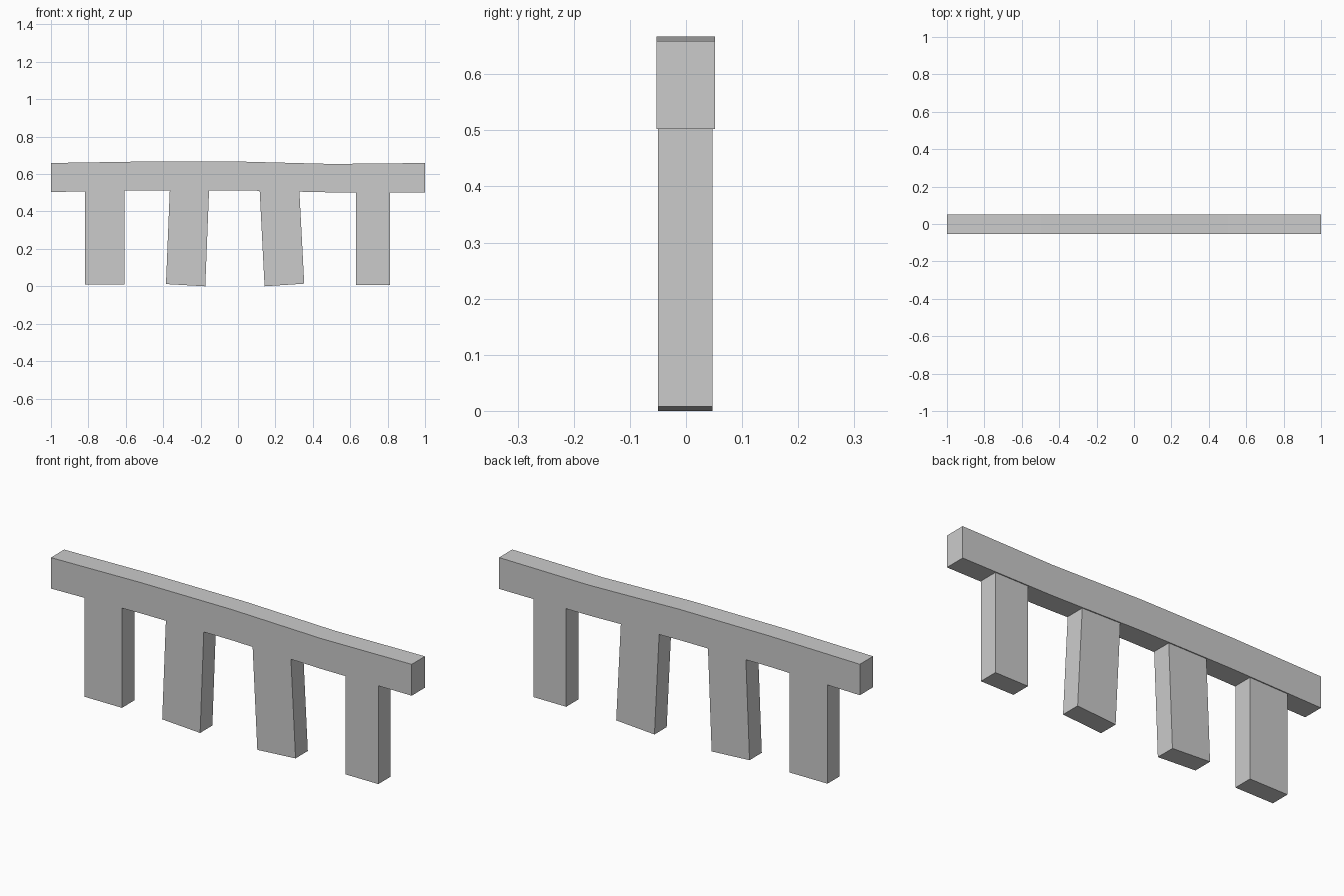
import bpy, bmesh

if "Cube" in bpy.data.objects:
    bpy.data.objects.remove(bpy.data.objects["Cube"])


def extrude_profile(name, points, y0, y1):
    """Solid from a closed x/z outline, extruded from y0 to y1."""
    bm = bmesh.new()
    face = bm.faces.new([bm.verts.new((x, y0, z)) for x, z in points])
    new = bmesh.ops.extrude_face_region(bm, geom=[face])["geom"]
    bmesh.ops.translate(bm, vec=(0, y1 - y0, 0),
                        verts=[v for v in new if isinstance(v, bmesh.types.BMVert)])
    bmesh.ops.recalc_face_normals(bm, faces=bm.faces)
    mesh = bpy.data.meshes.new(name)
    bm.to_mesh(mesh)
    bm.free()
    obj = bpy.data.objects.new(name, mesh)
    bpy.context.collection.objects.link(obj)
    return obj


# Slightly wavy top beam
xs = [-1, -0.5, 0, 0.5, 1]
top = [0.659, 0.667, 0.667, 0.654, 0.659]
bottom = [0.504, 0.513, 0.513, 0.502, 0.502]
extrude_profile("top_beam",
                list(zip(xs, bottom)) + list(zip(xs, top))[::-1],
                -0.053, 0.052)

# Legs: bottom left, bottom right, top right, top left (tops sink into the beam)
legs = {
    "outer_left_leg": [(-0.817, 0.01), (-0.608, 0.01), (-0.608, 0.53), (-0.817, 0.53)],
    "inner_left_leg": [(-0.385, 0.012), (-0.175, 0.0), (-0.154, 0.53), (-0.364, 0.53)],
    "inner_right_leg": [(0.142, 0.0), (0.354, 0.014), (0.327, 0.53), (0.115, 0.53)],
    "outer_right_leg": [(0.631, 0.008), (0.813, 0.008), (0.813, 0.53), (0.631, 0.53)],
}
for name, outline in legs.items():
    extrude_profile(name, outline, -0.05, 0.047)
